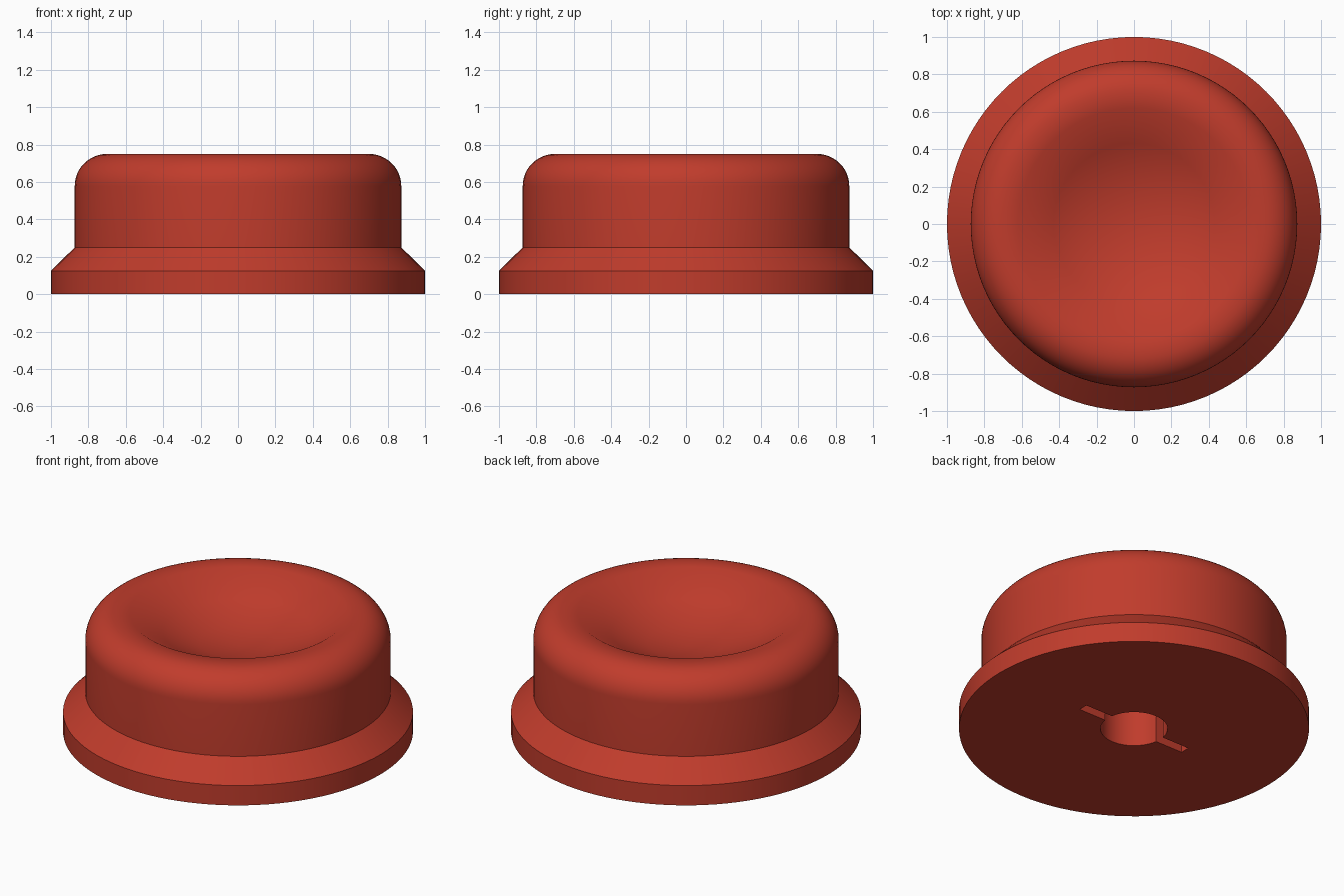
import bpy, bmesh, math

if "Cube" in bpy.data.objects:
    bpy.data.objects.remove(bpy.data.objects["Cube"])

SIDES = 96

red = bpy.data.materials.new("brick_red")
red.diffuse_color = (0.53, 0.045, 0.025, 1.0)
red.use_nodes = True
red.node_tree.nodes["Principled BSDF"].inputs["Base Color"].default_value = red.diffuse_color


def make_object(name, bm):
    bmesh.ops.recalc_face_normals(bm, faces=bm.faces[:])
    mesh = bpy.data.meshes.new(name)
    bm.to_mesh(mesh)
    bm.free()
    mesh.materials.append(red)
    obj = bpy.data.objects.new(name, mesh)
    bpy.context.collection.objects.link(obj)
    return obj


def lathe(name, profile, top_z):
    """Revolve (radius, z) points, with a flat bottom and a closed centre on top."""
    bm = bmesh.new()
    rings = []
    for r, z in profile:
        rings.append([bm.verts.new((r * math.cos(2 * math.pi * i / SIDES),
                                    r * math.sin(2 * math.pi * i / SIDES), z))
                      for i in range(SIDES)])
    for a, b in zip(rings, rings[1:]):
        for i in range(SIDES):
            j = (i + 1) % SIDES
            bm.faces.new((a[i], a[j], b[j], b[i]))
    bm.faces.new(rings[0][::-1])
    tip = bm.verts.new((0, 0, top_z))
    for i in range(SIDES):
        bm.faces.new((rings[-1][i], rings[-1][(i + 1) % SIDES], tip))
    return make_object(name, bm)


# Button: flange, chamfer and straight wall
profile = [(1.0, 0.0), (1.0, 0.125), (0.873, 0.25)]

# Rounded rim up to a narrow flat lip
rim_r, rim_x, rim_z = 0.173, 0.70, 0.577
for k in range(13):
    a = math.pi / 2 * k / 12
    profile.append((rim_x + rim_r * math.cos(a), rim_z + rim_r * math.sin(a)))

# Spherical dish, starting at the lip's inner edge
lip_r, top, slope, steps = 0.62, 0.75, math.radians(37.5), 3
sphere_r = lip_r / math.sin(slope)
centre_z = top + sphere_r * math.cos(slope)
for k in range(steps, 0, -1):
    a = slope * k / steps
    profile.append((sphere_r * math.sin(a), centre_z - sphere_r * math.cos(a)))
button = lathe("button", profile, centre_z - sphere_r)

# Socket cutter: round hole with a slot to each side
hole_r, slot_end, slot_w, depth = 0.192, 0.38, 0.03, 0.375
start = math.asin(slot_w / hole_r)
arc = [start + (math.pi - 2 * start) * k / 24 for k in range(25)]
half = [(slot_end, slot_w)] + [(hole_r * math.cos(a), hole_r * math.sin(a)) for a in arc]
half.append((-slot_end, slot_w))
outline = half + [(-x, -y) for x, y in half]
bm = bmesh.new()
face = bm.faces.new([bm.verts.new((x, y, -0.1)) for x, y in outline])
ext = bmesh.ops.extrude_face_region(bm, geom=[face])
for v in ext["geom"]:
    if isinstance(v, bmesh.types.BMVert):
        v.co.z = depth
cutter = make_object("socket_cutter", bm)
cutter.hide_render = True

# Cut the socket into the underside
mod = button.modifiers.new("socket", 'BOOLEAN')
mod.operation = 'DIFFERENCE'
mod.solver = 'EXACT'
mod.object = cutter
bpy.context.view_layer.objects.active = button
button.select_set(True)
bpy.ops.object.modifier_apply(modifier=mod.name)
bpy.data.objects.remove(cutter)

bpy.ops.object.shade_smooth_by_angle(angle=math.radians(40))
